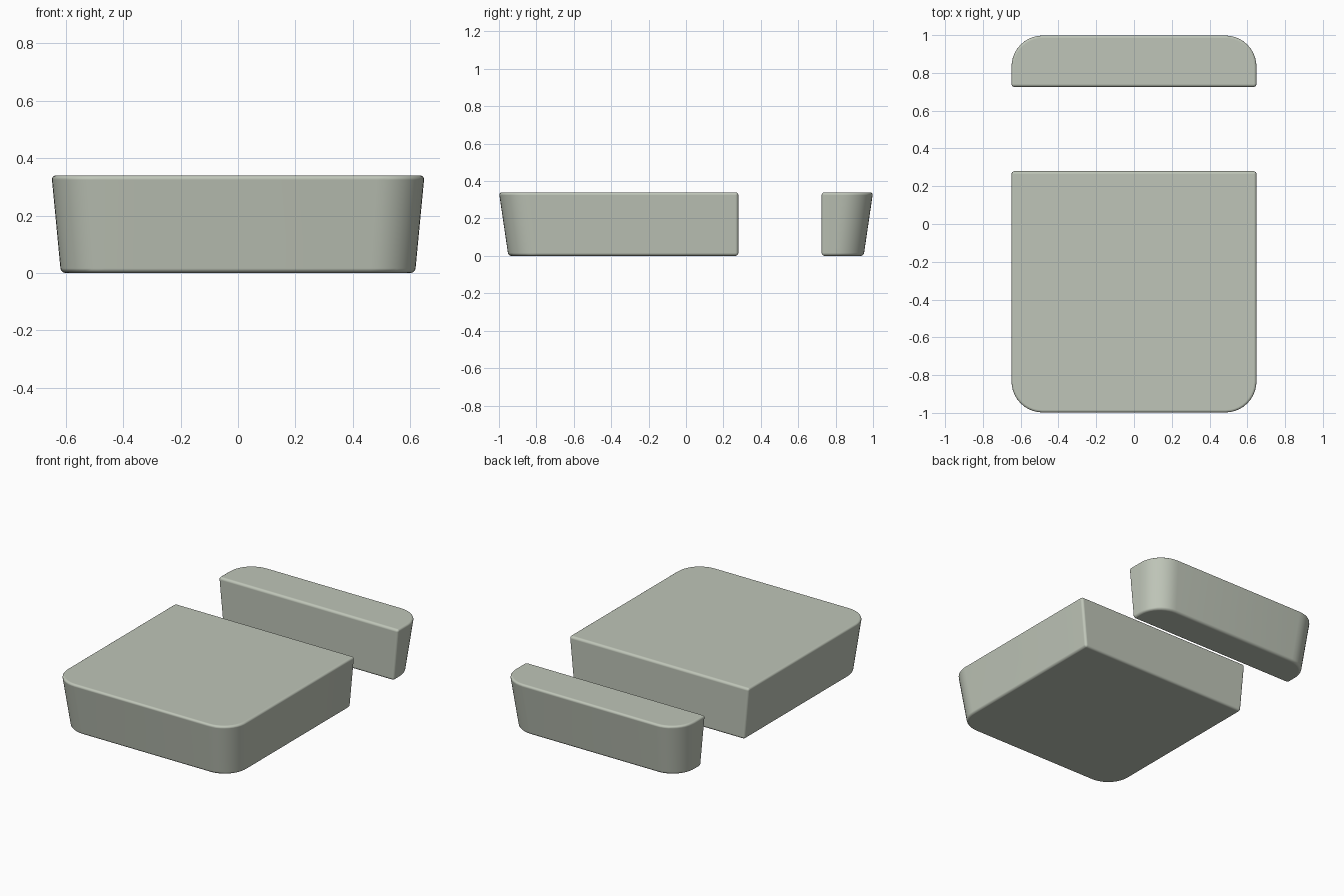
import bpy, bmesh, math

cube = bpy.data.objects.get("Cube")
if cube:
    bpy.data.objects.remove(cube, do_unlink=True)

HEIGHT, HALF_W, END_Y, RADIUS = 0.34, 0.65, 1.0, 0.165
TAPER = 0.95      # footprint scale at the base
STEPS = 10        # segments per rounded corner

mat = bpy.data.materials.new("pale sage grey")
mat.use_nodes = True
colour = (0.52, 0.56, 0.48, 1)
mat.diffuse_color = colour
bsdf = mat.node_tree.nodes["Principled BSDF"]
bsdf.inputs["Base Color"].default_value = colour
bsdf.inputs["Roughness"].default_value = 0.6


def tapered_block(name, cut_y, side):
    """Block with an upright cut face at cut_y and a rounded, sloping end towards side * y."""
    # Outline of the top: straight cut edge, then two rounded corners
    outline = [(-HALF_W, cut_y), (HALF_W, cut_y)]
    for cx, start in ((HALF_W - RADIUS, 0), (RADIUS - HALF_W, 90)):
        for i in range(STEPS + 1):
            a = math.radians(start + 90 * i / STEPS)
            outline.append((cx + RADIUS * math.cos(a),
                            side * (END_Y - RADIUS + RADIUS * math.sin(a))))
    # Loft from the smaller base to the full-size top
    bm = bmesh.new()
    base = [bm.verts.new((x * TAPER, y if y == cut_y else y * TAPER, 0)) for x, y in outline]
    top = [bm.verts.new((x, y, HEIGHT)) for x, y in outline]
    bm.faces.new(base)
    bm.faces.new(top)
    for i in range(len(outline)):
        j = (i + 1) % len(outline)
        bm.faces.new((base[i], base[j], top[j], top[i]))
    bmesh.ops.recalc_face_normals(bm, faces=bm.faces)
    mesh = bpy.data.meshes.new(name)
    bm.to_mesh(mesh)
    bm.free()
    mesh.materials.append(mat)
    obj = bpy.data.objects.new(name, mesh)
    bpy.context.collection.objects.link(obj)

    # Softened edges
    mesh.shade_smooth()
    bevel = obj.modifiers.new("soft_edges", 'BEVEL')
    bevel.width = 0.016
    bevel.segments = 4
    bevel.limit_method = 'ANGLE'
    bevel.angle_limit = math.radians(40)
    bevel.harden_normals = True
    return obj


tapered_block("large_block", 0.28, -1)
tapered_block("small_block", 0.725, 1)
